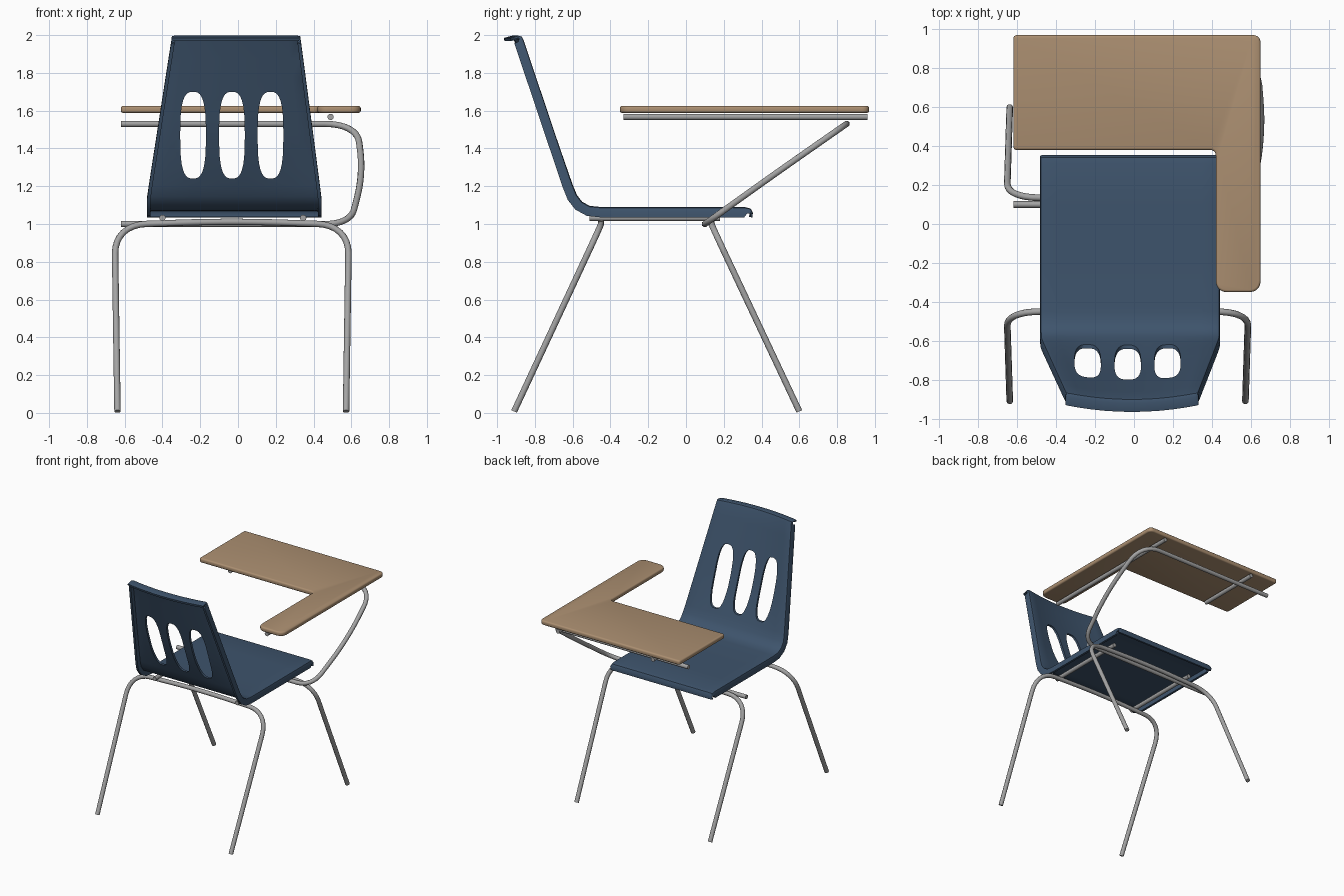
import bpy, bmesh, math
from mathutils import Vector

if "Cube" in bpy.data.objects:
    bpy.data.objects.remove(bpy.data.objects["Cube"])


def material(name, rgb):
    m = bpy.data.materials.new(name)
    m.diffuse_color = (*rgb, 1)
    m.use_nodes = True
    m.node_tree.nodes["Principled BSDF"].inputs["Base Color"].default_value = m.diffuse_color
    return m


BLUE = material("navy plastic", (0.048, 0.088, 0.15))
TAN = material("tan laminate", (0.41, 0.275, 0.165))
GREY = material("grey steel", (0.37, 0.37, 0.37))


def add_mesh(name, bm, mat):
    me = bpy.data.meshes.new(name)
    bm.to_mesh(me)
    bm.free()
    ob = bpy.data.objects.new(name, me)
    bpy.context.collection.objects.link(ob)
    me.materials.append(mat)
    return ob


def activate(ob):
    bpy.ops.object.select_all(action='DESELECT')
    ob.select_set(True)
    bpy.context.view_layer.objects.active = ob


def finish(ob, angle=40):
    activate(ob)
    for m in list(ob.modifiers):
        bpy.ops.object.modifier_apply(modifier=m.name)
    bpy.ops.object.shade_smooth_by_angle(angle=math.radians(angle))


def fillet(a, p, b, r, n=8):
    """Rounded corner at p between neighbours a and b."""
    a, p, b = Vector(a), Vector(p), Vector(b)
    s, e = p + (a - p).normalized() * r, p + (b - p).normalized() * r
    k = 0.62  # cubic handles give a nearly circular bend
    h1, h2 = s.lerp(p, k), e.lerp(p, k)
    out = []
    for i in range(n + 1):
        t = i / n
        out.append(s * (1-t)**3 + h1 * 3*t*(1-t)**2 + h2 * 3*t*t*(1-t) + e * t**3)
    return out


def tube(name, pts, radii=(), r=0.017):
    """Bent steel tube; radii are the bends at the inner points."""
    path = [Vector(pts[0])]
    for i, rad in enumerate(radii, 1):
        path += fillet(pts[i - 1], pts[i], pts[i + 1], rad)
    path.append(Vector(pts[-1]))
    cu = bpy.data.curves.new(name, 'CURVE')
    cu.dimensions = '3D'
    cu.bevel_depth, cu.bevel_resolution, cu.use_fill_caps = r, 3, True
    sp = cu.splines.new('POLY')
    sp.points.add(len(path) - 1)
    for q, p in zip(sp.points, path):
        q.co = (*p, 1)
    ob = bpy.data.objects.new(name, cu)
    bpy.context.collection.objects.link(ob)
    cu.materials.append(GREY)
    activate(ob)
    bpy.ops.object.convert(target='MESH')
    finish(bpy.context.object)


def slab(name, pts, radii, z0, z1, mat, bevel):
    """Flat board from a rounded outline."""
    bm = bmesh.new()
    loop = []
    for i, rad in enumerate(radii):
        loop += fillet((*pts[i - 1], z0), (*pts[i], z0), (*pts[(i + 1) % len(pts)], z0), rad)
    f = bm.faces.new([bm.verts.new(p) for p in loop])
    ext = bmesh.ops.extrude_face_region(bm, geom=[f])
    bmesh.ops.translate(bm, vec=(0, 0, z1 - z0),
                        verts=[v for v in ext['geom'] if isinstance(v, bmesh.types.BMVert)])
    bmesh.ops.recalc_face_normals(bm, faces=bm.faces)
    ob = add_mesh(name, bm, mat)
    b = ob.modifiers.new("edge", 'BEVEL')
    b.width, b.segments, b.limit_method = bevel, 3, 'ANGLE'
    finish(ob)


# Seat shell: side profile (y, z), from front lip to top lip, with flanged sides
CX = -0.02
profile = [(0.352, 1.035), (0.354, 1.06), (0.342, 1.082), (0.31, 1.09), (0.1, 1.09),
           (-0.2, 1.09), (-0.45, 1.09), (-0.51, 1.096), (-0.55, 1.118), (-0.578, 1.155),
           (-0.6, 1.21)]
profile += [(-0.6 - 0.257 * i / 8, 1.21 + 0.765 * i / 8) for i in range(1, 9)]
profile += [(-0.866, 1.992), (-0.885, 1.997), (-0.93, 1.985)]
side = [(1.0, 0.055), (1.0, 0.022), (0.988, 0.005), (0.95, 0)]
section = [(-u, d) for u, d in side] + [(-0.8 + 0.2 * i, 0) for i in range(9)] + side[::-1]

bm = bmesh.new()
rows = []
last = len(profile) - 1
for i, (y, z) in enumerate(profile):
    t = (Vector(profile[min(i + 1, last)]) - Vector(profile[max(i - 1, 0)])).normalized()
    ny, nz = -t.y, t.x
    k = min(max((z - 1.15) / 0.85, 0), 1)          # 0 on the seat, 1 at the top
    half = 0.462 - 0.122 * k
    lip = 0.2 if i < 2 or i > last - 2 else 0.6 if i in (2, last - 2) else 1
    rows.append([bm.verts.new((CX + 0.01 * k + u * half,
                               y + ny * d * lip - 0.035 * min(k * 3, 1) * (1 - u * u),
                               z + nz * d * lip)) for u, d in section])
for a, b in zip(rows, rows[1:]):
    for j in range(len(section) - 1):
        bm.faces.new((a[j], b[j], b[j + 1], a[j + 1]))
shell = add_mesh("seat_shell", bm, BLUE)
sol = shell.modifiers.new("thickness", 'SOLIDIFY')
sol.thickness, sol.offset = 0.018, -1

# Three rounded slots through the backrest
bm = bmesh.new()
for cx in (-0.238, -0.032, 0.172):
    ring = []
    for i in range(32):
        a = 2 * math.pi * i / 32
        c, s = math.cos(a), math.sin(a)
        p = 2 / 2.9
        ring.append((cx + 0.068 * math.copysign(abs(c)**p, c),
                     1.47 + 0.23 * math.copysign(abs(s)**p, s)))
    f = bm.faces.new([bm.verts.new((x, -1.2, z)) for x, z in ring])
    ext = bmesh.ops.extrude_face_region(bm, geom=[f])
    bmesh.ops.translate(bm, vec=(0, 0.9, 0),
                        verts=[v for v in ext['geom'] if isinstance(v, bmesh.types.BMVert)])
bmesh.ops.recalc_face_normals(bm, faces=bm.faces)
cutter = add_mesh("slot_cutter", bm, BLUE)
cutter.hide_render = True
cut = shell.modifiers.new("slots", 'BOOLEAN')
cut.object, cut.operation, cut.solver = cutter, 'DIFFERENCE', 'EXACT'
finish(shell)
bpy.data.objects.remove(cutter)

# L-shaped writing surface
slab("writing_desk",
     [(-0.62, 0.38), (0.42, 0.38), (0.42, -0.35), (0.65, -0.35), (0.65, 0.97), (-0.62, 0.97)],
     [0.02, 0.03, 0.06, 0.06, 0.04, 0.02], 1.588, 1.625, TAN, 0.012)

# Leg frames: one bent tube for each pair of legs
for name, foot, top in (("rear_legs", -0.91, -0.45), ("front_legs", 0.60, 0.135)):
    mx = -0.033
    tube(name, [(mx - 0.605, foot, 0.008), (mx - 0.62, top, 0.995), (mx, top, 1.016),
                (mx + 0.62, top, 0.995), (mx + 0.605, foot, 0.008)], [0.17, 0.25, 0.17])

# Bent tube that carries the desk
tube("desk_support", [(-0.62, 0.1, 1.0), (0.595, 0.1, 1.0), (0.662, 0.47, 1.265),
                      (0.63, 0.85, 1.53), (-0.62, 0.85, 1.53)], [0.13, 0.2, 0.17])

# Straight rods below the desk and the seat
for name, x, y0, y1, z in (("desk_rod_right", 0.49, -0.33, 0.96, 1.567),
                           ("desk_rod_left", -0.37, 0.42, 0.96, 1.567),
                           ("seat_rod_left", -0.40, -0.51, 0.18, 1.032),
                           ("seat_rod_right", 0.345, -0.51, 0.18, 1.032)):
    tube(name, [(x, y0, z), (x, y1, z)])
